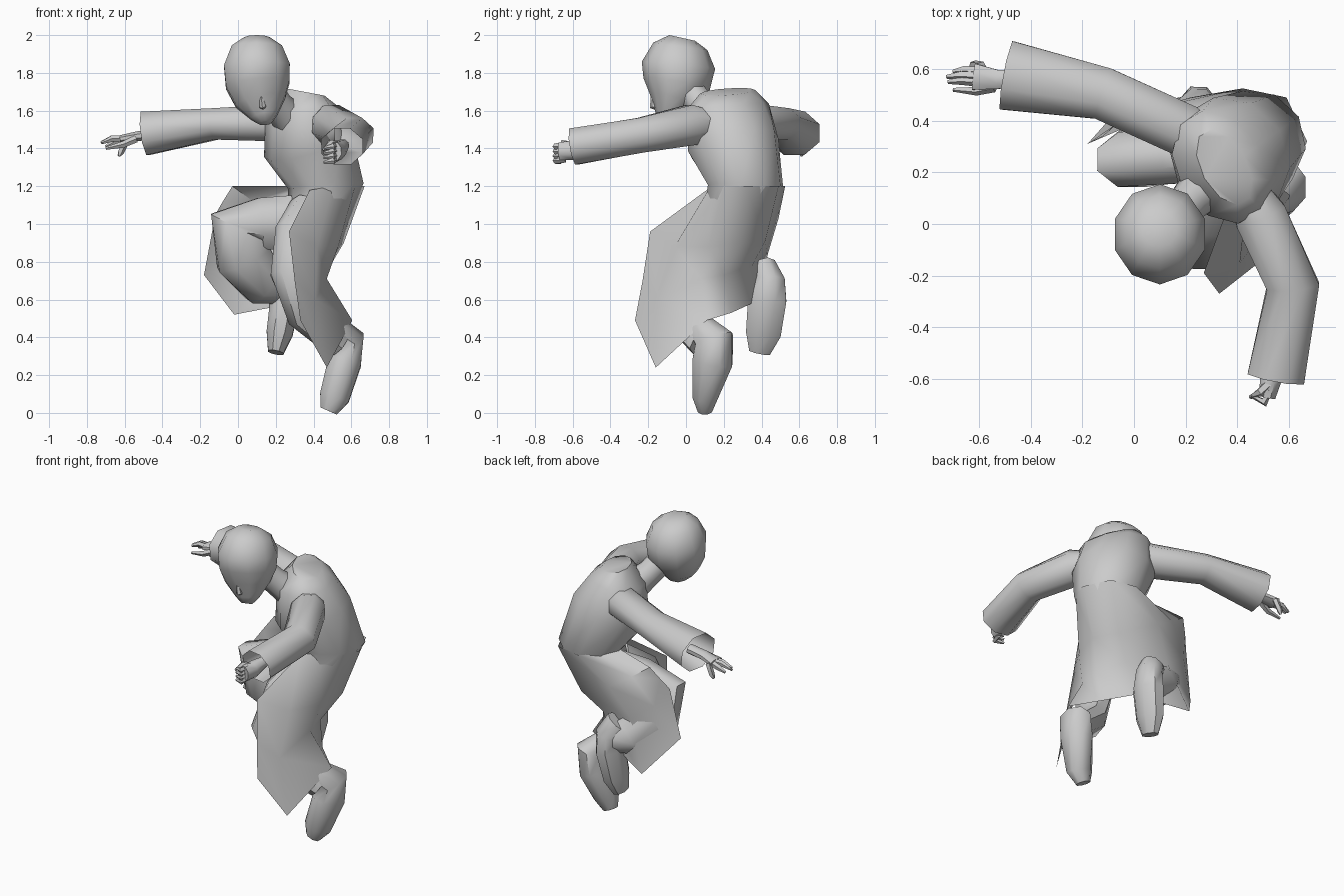
import bpy, bmesh, math
from mathutils import Vector


def finish(name, bm, angle=50):
    bmesh.ops.recalc_face_normals(bm, faces=bm.faces)
    me = bpy.data.meshes.new(name)
    bm.to_mesh(me)
    bm.free()
    ob = bpy.data.objects.new(name, me)
    bpy.context.collection.objects.link(ob)
    bpy.ops.object.select_all(action='DESELECT')
    bpy.context.view_layer.objects.active = ob
    ob.select_set(True)
    bpy.ops.object.shade_smooth_by_angle(angle=math.radians(angle))
    return ob


def loft(name, rings, ref, n=8, open_end=False):
    """Elliptical rings (x, y, z, radius along ref, other radius) joined along a path."""
    bm = bmesh.new()
    pts = [Vector(r[:3]) for r in rings]
    loops = []
    for i, r in enumerate(rings):
        t = (pts[min(i + 1, len(pts) - 1)] - pts[max(i - 1, 0)]).normalized()
        u = Vector(ref)
        u = (u - t * u.dot(t)).normalized()
        v = t.cross(u)
        loops.append([bm.verts.new(pts[i]
                      + u * r[3] * math.cos(2 * math.pi * (k + .5) / n)
                      + v * r[4] * math.sin(2 * math.pi * (k + .5) / n)) for k in range(n)])
    for a, b in zip(loops, loops[1:]):
        for k in range(n):
            bm.faces.new((a[k], a[(k + 1) % n], b[(k + 1) % n], b[k]))
    bm.faces.new(loops[0])
    if not open_end:
        bm.faces.new(loops[-1])
    return finish(name, bm)


def finger(name, a, b, c):
    loft(name, [(*a, .02, .02), (*b, .018, .018), (*c, .008, .008)], (.3, .4, 1), 5)


X, Y, Z = (1, 0, 0), (0, 1, 0), (0, 0, 1)

# head, bowed forward, with nose and neck
loft("head", [(.10, -.02, 1.985, .07, .07), (.10, -.03, 1.94, .14, .145),
              (.10, -.04, 1.84, .183, .195), (.105, -.05, 1.74, .178, .178),
              (.12, -.075, 1.65, .14, .12), (.14, -.10, 1.57, .075, .065),
              (.145, -.115, 1.535, .035, .03)], X, 10)
loft("nose", [(.12, -.175, 1.69, .008, .012), (.13, -.165, 1.625, .02, .028),
              (.135, -.14, 1.61, .012, .012)], X, 6)
loft("neck", [(.15, .01, 1.72, .08, .08), (.21, .08, 1.63, .08, .08),
              (.29, .16, 1.54, .10, .10)], X)

# robe torso, wide along the shoulder line
loft("robe_torso", [(.35, .22, 1.70, .16, .09), (.335, .22, 1.62, .235, .17),
                    (.37, .25, 1.42, .25, .24), (.465, .315, 1.20, .205, .20),
                    (.40, .24, 1.0, .14, .14), (.37, .22, .85, .10, .10)],
     (-.5, .86, 0), 10)

# sleeves, open at the cuff
loft("right_sleeve", [(.32, .30, 1.53, .06, .06), (.20, .36, 1.535, .105, .11),
                      (-.12, .505, 1.53, .09, .11), (-.49, .575, 1.48, .125, .145)],
     Z, 8, True)
loft("left_sleeve", [(.42, .18, 1.53, .06, .06), (.49, .03, 1.525, .115, .11),
                     (.615, -.24, 1.47, .10, .11), (.55, -.595, 1.41, .105, .12)],
     Z, 8, True)

# outstretched right hand
loft("right_palm", [(-.42, .56, 1.48, .03, .035), (-.53, .56, 1.465, .028, .04),
                    (-.62, .57, 1.45, .022, .055)], Z)
for i, (y, tx, tz) in enumerate([(.55, -.72, 1.43), (.57, -.725, 1.43),
                                 (.59, -.70, 1.41), (.61, -.63, 1.36)]):
    finger(f"right_finger_{i}", (-.59, y, 1.45), ((tx - .61) / 2, y + .006, tz + .022), (tx, y, tz))
finger("right_thumb", (-.54, .53, 1.45), (-.61, .515, 1.42), (-.70, .52, 1.40))

# half-closed left hand
loft("left_palm", [(.56, -.50, 1.42, .03, .03), (.53, -.60, 1.39, .055, .045),
                   (.515, -.67, 1.385, .05, .035)], Z)
for i in range(4):
    z = 1.42 - i * .025
    finger(f"left_finger_{i}", (.52, -.64, z), (.505, -.69, z - .01), (.455, -.665, z - .02))
finger("left_thumb", (.53, -.61, 1.42), (.49, -.65, 1.43), (.45, -.67, 1.39))

# trousers
loft("left_trouser", [(.36, .20, 1.08, .09, .10), (.29, .05, .94, .10, .13),
                      (.265, -.06, .74, .10, .125), (.34, -.01, .53, .09, .125),
                      (.53, .10, .37, .08, .09)], X)
loft("right_trouser", [(.38, .29, 1.02, .13, .15), (.12, .26, 1.0, .115, .15),
                       (-.005, .25, .985, .115, .165), (.03, .27, .82, .12, .16),
                       (.13, .37, .69, .12, .13), (.25, .42, .66, .09, .09)], Y)

# boots, toes pointing down
loft("left_boot", [(.50, .08, .46, .07, .07), (.585, .15, .385, .09, .11),
                   (.565, .14, .27, .095, .115), (.51, .10, .08, .085, .07),
                   (.48, .10, .01, .05, .04)], X)
loft("right_boot", [(.20, .42, .78, .08, .06), (.25, .44, .70, .08, .09),
                    (.25, .43, .60, .085, .11), (.22, .41, .42, .075, .10),
                    (.20, .39, .32, .045, .06)], X)

# robe skirt: waist, hip, knee and hem points, from the left front edge round the back
skirt = [
    ((.38, .11, 1.18), (.27, -.19, .96), (.30, -.23, .70), (.33, -.27, .49)),
    ((.50, .13, 1.20), (.42, -.06, .88), (.41, -.15, .60), (.47, -.16, .24)),
    ((.62, .20, 1.20), (.53, .12, .88), (.47, .08, .71), (.605, .11, .49)),
    ((.67, .32, 1.20), (.56, .29, .90), (.46, .20, .73), (.45, .24, .53)),
    ((.59, .49, 1.20), (.47, .42, .91), (.36, .35, .78), (.29, .35, .58)),
    ((.42, .525, 1.20), (.22, .49, 1.03), (.10, .43, .83), (-.02, .49, .52)),
    ((.32, .44, 1.20), (.08, .45, 1.12), (-.05, .40, .94), (-.18, .31, .73)),
    ((.27, .31, 1.20), (-.03, .42, 1.20), (-.08, .38, 1.12), (-.12, .34, 1.05)),
]
bm = bmesh.new()
cols = [[bm.verts.new(p) for p in c] for c in skirt]
for a, b in zip(cols, cols[1:]):
    for k in range(3):
        bm.faces.new((a[k], a[k + 1], b[k + 1], b[k]))
finish("robe_skirt", bm, 60)
